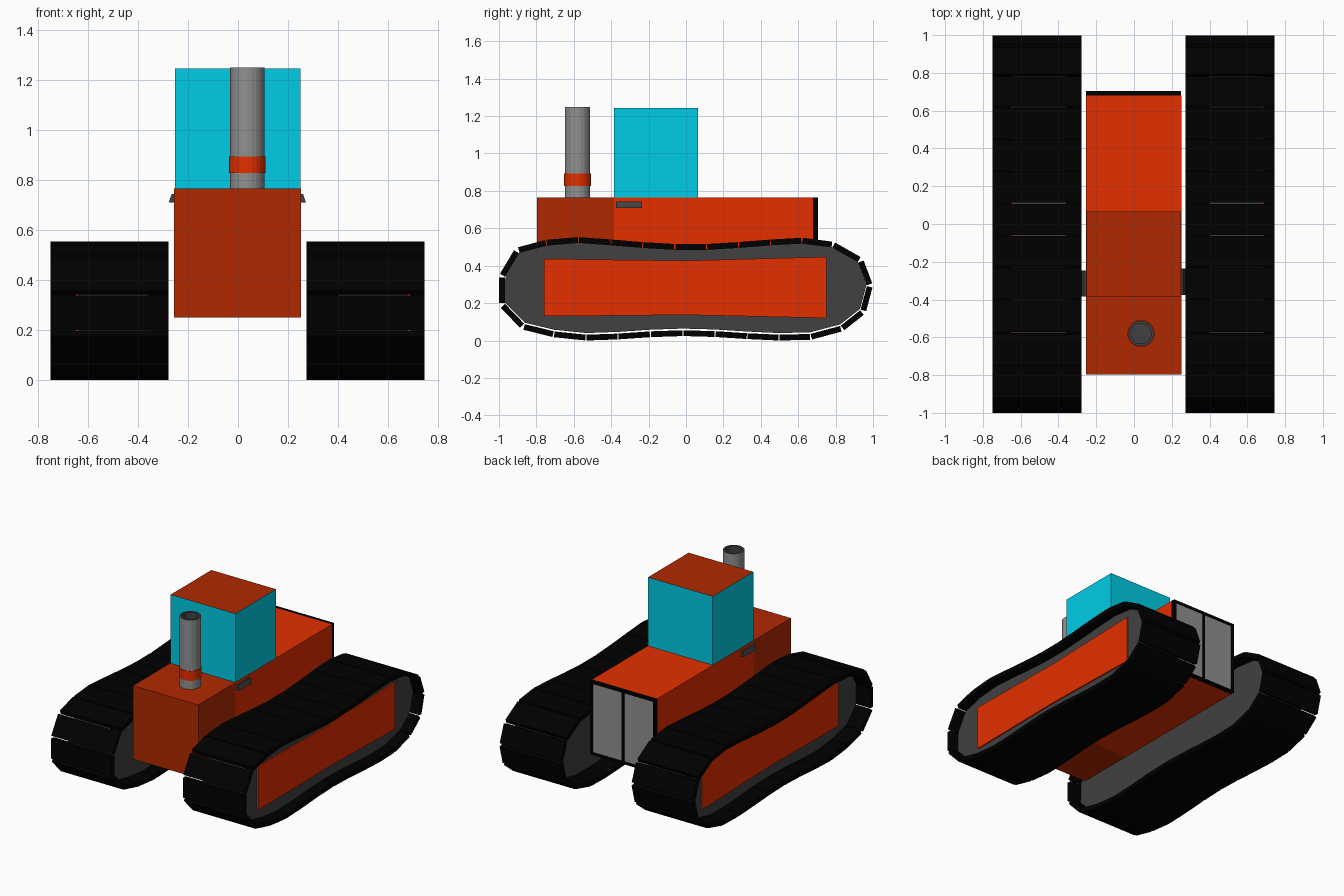
import bpy, bmesh, math
from mathutils import Vector

if "Cube" in bpy.data.objects:
    bpy.data.objects.remove(bpy.data.objects["Cube"])


def material(name, rgb):
    m = bpy.data.materials.new(name)
    m.diffuse_color = (*rgb, 1)
    m.use_nodes = True
    m.node_tree.nodes["Principled BSDF"].inputs["Base Color"].default_value = m.diffuse_color
    return m


ORANGE = material("bright orange", (0.78, 0.028, 0.0))
RUST = material("dark orange", (0.44, 0.022, 0.0))
CYAN = material("cyan", (0.0, 0.61, 0.8))
GREY = material("mid grey", (0.28, 0.28, 0.28))
DARK = material("dark grey", (0.052, 0.052, 0.052))
BLACK = material("rubber black", (0.0, 0.0, 0.0))


def finish(name, bm, *mats):
    bmesh.ops.recalc_face_normals(bm, faces=bm.faces)
    me = bpy.data.meshes.new(name)
    bm.to_mesh(me)
    bm.free()
    for m in mats:
        me.materials.append(m)
    ob = bpy.data.objects.new(name, me)
    bpy.context.collection.objects.link(ob)
    return ob


def add_prism(bm, profile, x0, x1):
    """Extrude a (y, z) outline along x."""
    a = [bm.verts.new((x0, y, z)) for y, z in profile]
    b = [bm.verts.new((x1, y, z)) for y, z in profile]
    n = len(a)
    bm.faces.new(a)
    bm.faces.new(b[::-1])
    for i in range(n):
        j = (i + 1) % n
        bm.faces.new((a[i], b[i], b[j], a[j]))


def add_box(bm, x0, x1, y0, y1, z0, z1):
    add_prism(bm, [(y0, z0), (y1, z0), (y1, z1), (y0, z1)], x0, x1)


def box(name, dims, *mats):
    bm = bmesh.new()
    add_box(bm, *dims)
    return finish(name, bm, *mats)


# Body: dark front block and bright rear block
TOP = 0.764
box("front_body", (-0.255, 0.251, -0.797, -0.385, 0.25, TOP), RUST)
box("rear_body", (-0.255, 0.251, -0.385, 0.68, 0.25, TOP), ORANGE)

# Cab: cyan windows all round, roof face painted by direction
cab = box("cab", (-0.252, 0.249, -0.385, 0.065, TOP, 1.244), CYAN, RUST)
for f in cab.data.polygons:
    f.material_index = int(f.normal.z > 0.5)

# Rear frame with two grille plates
bm = bmesh.new()
Y0, Y1 = 0.68, 0.705
for x0, x1 in ((-0.255, -0.237), (-0.0115, 0.0065), (0.232, 0.25)):
    add_box(bm, x0, x1, Y0, Y1, 0.25, TOP)
for x0, x1 in ((-0.237, -0.0115), (0.0065, 0.232)):
    for z0, z1 in ((0.25, 0.266), (0.747, TOP)):
        add_box(bm, x0, x1, Y0, Y1, z0, z1)
finish("rear_frame", bm, BLACK)
bm = bmesh.new()
for x0, x1 in ((-0.237, -0.0115), (0.0065, 0.232)):
    add_box(bm, x0, x1, Y0, 0.698, 0.266, 0.747)
finish("rear_grille_panels", bm, GREY)

# Exhaust pipe with a hollow top, and its coloured band
PX, PY = 0.037, -0.58


def lathe(name, profile, mats, sides=24, rule=None):
    bm = bmesh.new()
    rings = [[bm.verts.new((PX + r * math.cos(2 * math.pi * k / sides),
                            PY + r * math.sin(2 * math.pi * k / sides), z))
              for k in range(sides)] for r, z in profile]
    for i in range(len(rings) - 1):
        for k in range(sides):
            j = (k + 1) % sides
            f = bm.faces.new((rings[i][k], rings[i][j], rings[i + 1][j], rings[i + 1][k]))
            f.material_index = rule(i) if rule else 0
    bm.faces.new(rings[0])
    last = bm.faces.new(rings[-1])
    last.material_index = len(mats) - 1
    return finish(name, bm, *mats)


lathe("exhaust_pipe", [(0.068, 0.76), (0.068, 1.249), (0.054, 1.249), (0.054, 1.17)],
      (GREY, DARK), rule=lambda i: int(i > 0))
lathe("exhaust_band", [(0.072, 0.826), (0.072, 0.893)], (ORANGE,))

# Side steps: small wedges under the cab, wider at the bottom
for side, x, y0 in ((-1, -0.255, -0.385), (1, 0.25, -0.375)):
    bm = bmesh.new()
    add_box(bm, x, x + side * 0.022, y0, y0 + 0.14, 0.708, 0.743)
    for v in bm.verts:
        if abs(v.co.x) > 0.265 and v.co.z > 0.73:
            v.co.x -= side * 0.012
    finish("left_step" if side < 0 else "right_step", bm, DARK)

# Track path: outer plate joints seen from the side (y, z)
PATH = [Vector(p) for p in (
    (-.88, .06), (-.71, .018), (-.535, .0), (-.363, .006), (-.19, .018), (-.016, .024),
    (.155, .019), (.326, .008), (.497, .0), (.668, .004), (.84, .05), (.96, .145),
    (1.0, .295), (.945, .44), (.79, .528), (.62, .549), (.45, .54), (.28, .526),
    (.11, .516), (-.06, .516), (-.23, .526), (-.4, .54), (-.575, .553), (-.75, .538),
    (-.912, .495), (-1.0, .348), (-1.0, .185))]
N = len(PATH)
THICK = 0.031


def direction(i):
    return (PATH[(i + 1) % N] - PATH[i % N]).normalized()


def inward(d):
    return Vector((-d.y, d.x))


def gap(i):
    """Half gap at joint i, wide enough that bent joints only just touch inside."""
    return 0.002 + THICK * math.tan(direction(i - 1).angle(direction(i)) / 2)


HUB = [p + inward((direction(i - 1) + direction(i)).normalized()) * 0.035
       + Vector((0, 0.005)) for i, p in enumerate(PATH)]
PANEL = [(-.76, .13), (-.4, .133), (0, .137), (.4, .128), (.75, .12),
         (.75, .447), (.4, .438), (0, .427), (-.4, .432), (-.76, .437)]

# Tracks: separate plates round the path, solid core, outer side panel
for name, x0, x1, h0, h1, p0, p1 in (
        ("left", -0.749, -0.277, -0.64, -0.36, -0.649, -0.64),
        ("right", 0.273, 0.745, 0.40, 0.68, 0.68, 0.689)):
    bm = bmesh.new()
    for i in range(N):
        d = direction(i)
        t = inward(d) * THICK
        a = PATH[i] + d * gap(i)
        b = PATH[(i + 1) % N] - d * gap((i + 1) % N)
        add_prism(bm, [a, b, b + t, a + t], x0, x1)
    finish(name + "_track_plates", bm, BLACK)
    bm = bmesh.new()
    add_prism(bm, HUB, h0, h1)
    finish(name + "_track_core", bm, DARK)
    bm = bmesh.new()
    add_prism(bm, PANEL, p0, p1)
    finish(name + "_track_side_panel", bm, ORANGE)
